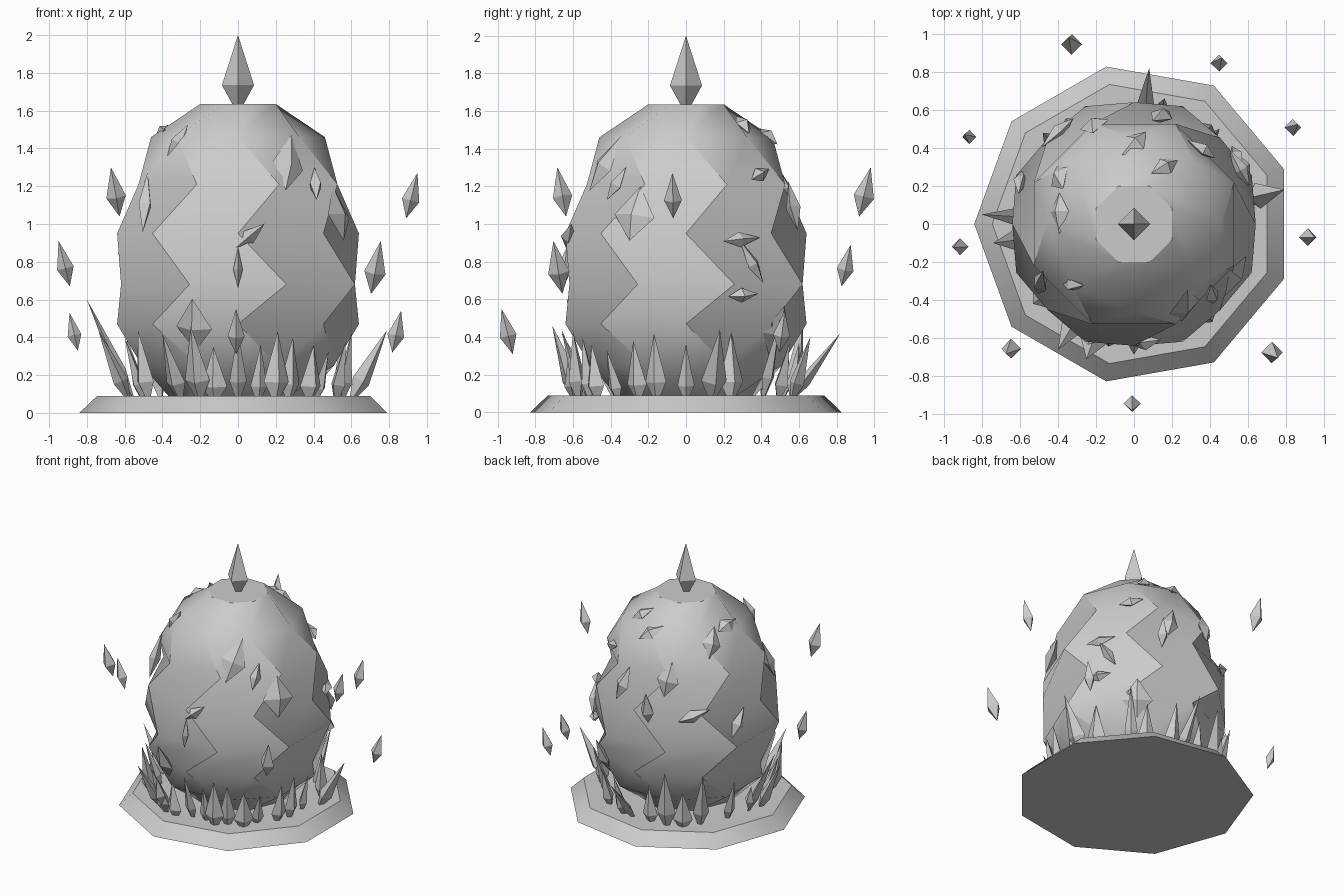
import bpy
import bmesh
from math import sin, cos, pi, radians
from mathutils import Vector

if "Cube" in bpy.data.objects:
    bpy.data.objects.remove(bpy.data.objects["Cube"])

stone = bpy.data.materials.new("pale_stone_grey")
stone.use_nodes = True
GREY = (0.6, 0.6, 0.6, 1)
stone.diffuse_color = GREY
stone.node_tree.nodes["Principled BSDF"].inputs["Base Color"].default_value = GREY


def finish(name, bm, smooth=False):
    bmesh.ops.recalc_face_normals(bm, faces=bm.faces)
    mesh = bpy.data.meshes.new(name)
    bm.to_mesh(mesh)
    bm.free()
    mesh.materials.append(stone)
    obj = bpy.data.objects.new(name, mesh)
    bpy.context.collection.objects.link(obj)
    if smooth:
        bpy.ops.object.select_all(action='DESELECT')
        obj.select_set(True)
        bpy.context.view_layer.objects.active = obj
        bpy.ops.object.shade_smooth_by_angle(angle=radians(32))
    return obj


def lathe(name, rings, sides):
    """Stack rings of (radius, height, turn in half sides) into a closed solid."""
    bm = bmesh.new()
    step = 2 * pi / sides
    loops = [[bm.verts.new((r * cos((i + t / 2) * step), r * sin((i + t / 2) * step), z))
              for i in range(sides)] for r, z, t in rings]
    for low, high in zip(loops, loops[1:]):
        for i in range(sides):
            j = (i + 1) % sides
            bm.faces.new((low[i], low[j], high[j], high[i]))
    bm.faces.new(loops[0])
    bm.faces.new(loops[-1])
    return finish(name, bm, smooth=True)


def crystal(name, foot, tip, width, depth, waist=0.35, facing=(0, 1, 0)):
    """Four-sided double pyramid between two points."""
    bm = bmesh.new()
    foot, tip = Vector(foot), Vector(tip)
    axis = (tip - foot).normalized()
    side = axis.cross(Vector(facing)).normalized()
    out = side.cross(axis)
    mid = foot.lerp(tip, waist)
    a, b = bm.verts.new(foot), bm.verts.new(tip)
    belt = [bm.verts.new(mid + v) for v in
            (side * width, out * depth, -side * width, -out * depth)]
    for i in range(4):
        bm.faces.new((a, belt[i], belt[i - 1]))
        bm.faces.new((b, belt[i - 1], belt[i]))
    return finish(name, bm)


# Plinth with nine sides
lathe("plinth", [(0.84, 0, 1), (0.745, 0.09, 1)], 9)

# Egg body: eight sides, every other ring turned half a side
EGG = [(0.36, 0.08, 0), (0.55, 0.25, 1), (0.64, 0.47, 0), (0.67, 0.68, 1),
       (0.64, 0.95, 0), (0.57, 1.21, 1), (0.46, 1.46, 0), (0.217, 1.635, 1)]
lathe("egg_body", EGG, 8)

# Crystal on top
crystal("top_crystal", (0, 0, 1.58), (0, 0, 2), 0.085, 0.085, 0.37)

# Floating crystals: x, y, middle height, half height, half width
FLOATING = [(-.33, .95, 1.17, .13, .055), (.45, .85, .78, .11, .045),
            (.84, .51, .43, .11, .045), (-.87, .46, .43, .1, .037),
            (-.92, -.12, .79, .12, .045), (.92, -.07, 1.15, .12, .047),
            (-.65, -.66, 1.17, .13, .052), (.73, -.68, .77, .14, .057),
            (-.01, -.95, .43, .12, .045)]
for x, y, z, h, w in FLOATING:
    lean = Vector((x, y, 0)).normalized() * h * 0.25
    mid = Vector((x, y, z))
    up = Vector((0, 0, h))
    crystal("floating_crystal", mid - lean - up, mid + lean + up, w, w, 0.4)

# Crystals growing round the foot of the egg: tip positions
TIPS = [(-.8, .05, .6), (-.74, -.1, .44), (.79, .18, .44), (.08, .82, .42),
        (-.4, -.66, .42), (-.25, -.71, .46), (0, -.66, .44), (.16, .66, .4),
        (.21, -.6, .43), (.12, -.6, .36), (.29, -.55, .4), (.4, -.5, .36),
        (.48, -.42, .33), (.57, -.28, .38), (-.53, -.42, .44), (.6, 0, .36),
        (.6, -.17, .42), (.55, .24, .42), (.45, .5, .5), (.34, .55, .37),
        (-.13, -.62, .35), (-.59, .25, .4), (-.48, .48, .5), (-.25, .62, .52),
        (-.6, -.28, .4), (-.1, .6, .37), (-.35, .54, .36)]
for i, tip in enumerate(TIPS):
    out = Vector((tip[0], tip[1], 0)).normalized()
    foot = out * (0.54 + 0.03 * (i % 3)) + Vector((0, 0, 0.04))
    w = 0.045 + 0.012 * (i % 3)
    crystal("foot_crystal", foot, tip, w, w * 0.7, 0.32, out)


def egg_point(angle, z):
    """Point on the egg and the outward direction there."""
    for (r0, z0, _), (r1, z1, _) in zip(EGG, EGG[1:]):
        if z0 <= z <= z1:
            r = r0 + (r1 - r0) * (z - z0) / (z1 - z0)
            slope = (r1 - r0) / (z1 - z0)
            c, s = cos(angle), sin(angle)
            return Vector((r * c, r * s, z)), Vector((c, s, -slope)).normalized()


# Flat crystals set in the shell: bearing, height, half length, half width, roll
SHELL = [(-58, 1.33, .17, .09, 20), (-27, 1.06, .15, .12, 5), (-148, 1.12, .17, .05, -15),
         (-84, .94, .1, .04, 50), (-90, .77, .11, .025, 0), (-112, .46, .15, .1, 5),
         (172, 1.5, .11, .06, 80), (62, 1.54, .09, .05, 30), (28, .92, .11, .04, 85),
         (33, .8, .13, .035, -30), (28, .62, .09, .04, 85), (52, .43, .14, .11, 0),
         (48, 1.27, .09, .04, 70), (76, 1.1, .14, .06, 15), (90, 1.48, .1, .06, 40),
         (112, 1.2, .13, .08, 10), (148, 1.43, .12, .07, 20), (130, .95, .12, .05, 70),
         (160, .85, .12, .05, 30), (-135, 1.45, .1, .04, 25), (-42, 1.22, .1, .04, 20)]
for bearing, z, length, w, roll in SHELL:
    mid, out = egg_point(radians(bearing), z)
    across = Vector((0, 0, 1)).cross(out).normalized()
    along = out.cross(across) * cos(radians(roll)) + across * sin(radians(roll))
    mid -= out * 0.015
    crystal("shell_crystal", mid - along * length, mid + along * length,
            w, 0.04, 0.45, out)
